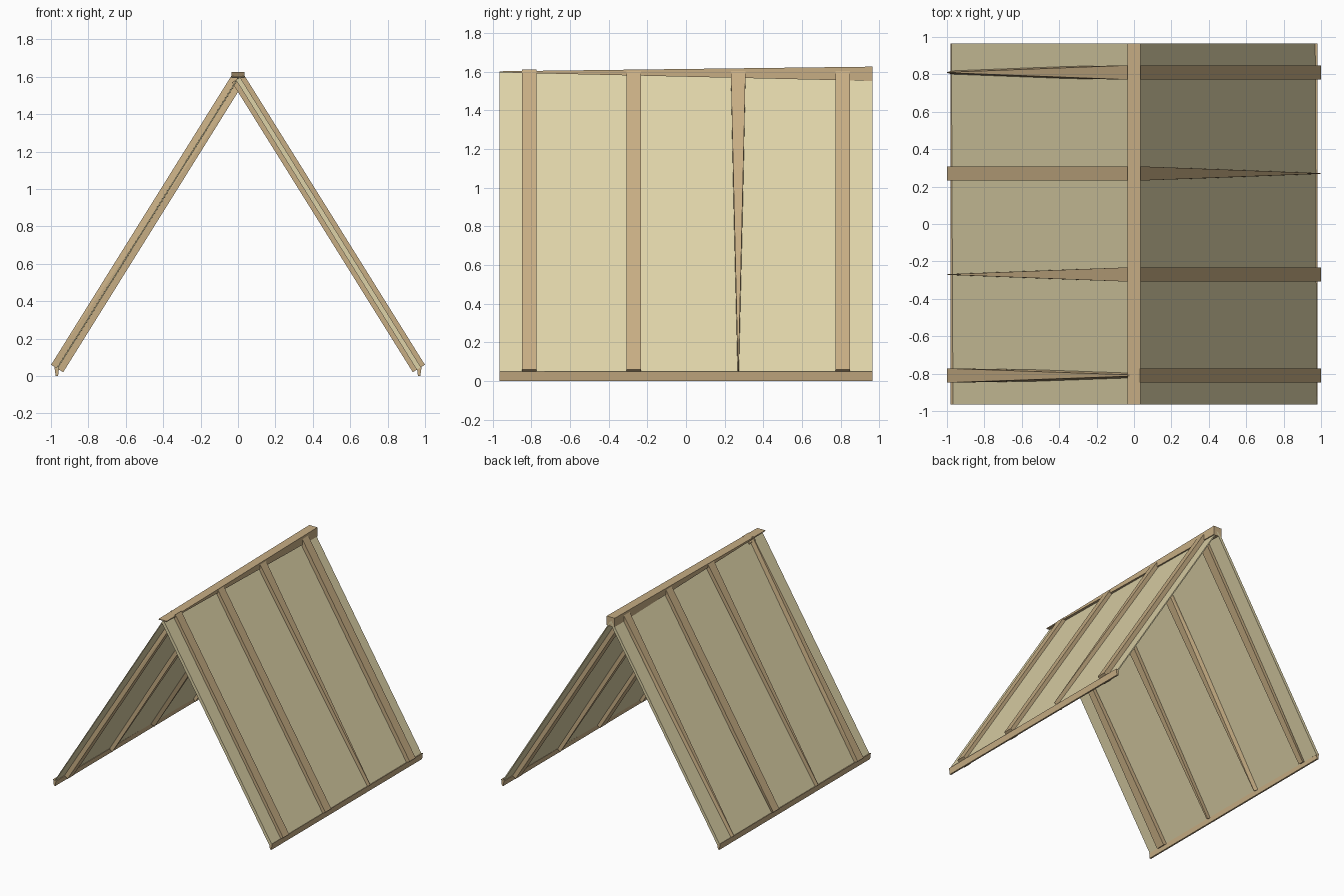
import bpy, bmesh
from mathutils import Vector

if "Cube" in bpy.data.objects:
    bpy.data.objects.remove(bpy.data.objects["Cube"])


def material(name, rgb):
    m = bpy.data.materials.new(name)
    m.diffuse_color = (*rgb, 1)
    m.use_nodes = True
    m.node_tree.nodes["Principled BSDF"].inputs["Base Color"].default_value = m.diffuse_color
    return m


WOOD = material("wood", (0.57, 0.42, 0.23))
BOARD = material("board", (0.73, 0.65, 0.39))


def solid(name, points, mat):
    """Flat-faced convex solid spanning the given corner points."""
    bm = bmesh.new()
    for p in points:
        bm.verts.new(p)
    bmesh.ops.remove_doubles(bm, verts=bm.verts, dist=0.0005)
    res = bmesh.ops.convex_hull(bm, input=bm.verts)
    loose = [v for v in bm.verts if not v.link_faces]
    bmesh.ops.delete(bm, geom=loose, context='VERTS')
    bmesh.ops.dissolve_limit(bm, angle_limit=0.01, verts=bm.verts, edges=bm.edges)
    bmesh.ops.recalc_face_normals(bm, faces=bm.faces)
    me = bpy.data.meshes.new(name)
    bm.to_mesh(me)
    bm.free()
    me.materials.append(mat)
    ob = bpy.data.objects.new(name, me)
    bpy.context.collection.objects.link(ob)
    return ob


FOOT = Vector((0.967, 0, 0.04))
APEX = Vector((0, 0, 1.59))
OUT = Vector((0.849, 0, 0.528))
Y = Vector((0, 1, 0))
LENGTH_Y = 0.965
HALF = 0.038


def place(p, side):
    return Vector((p.x * side, p.y, p.z))


def rafter(name, side, y, widths):
    """widths: outer foot, outer top, inner foot, inner top (1 = full)."""
    ends = [(FOOT, HALF), (APEX, HALF), (FOOT, -HALF), (APEX, -HALF)]
    pts = [place(end + OUT * d + Y * (y + s * HALF * w), side)
           for (end, d), w in zip(ends, widths) for s in (-1, 1)]
    solid(name, pts, WOOD)


def panel(name, side, front, back):
    """Sloping board with a half thickness at its front and back edges."""
    pts = [place(end + OUT * s * h + Y * y, side)
           for end in (FOOT, APEX) for s in (-1, 1)
           for y, h in ((-LENGTH_Y, front), (LENGTH_Y, back))]
    solid(name, pts, BOARD)


# Sloping roof boards
panel("left_panel", -1, 0.003, 0.012)
panel("right_panel", 1, 0.013, 0.004)

# Rafters, several of them tapering to a point
FULL = (1, 1, 1, 1)
POINT = (0.03, 1, 0.15, 1)
rafters = {
    "left": (-1, [(-0.81, (1, 0.1, 1, 0.6)), (-0.27, POINT),
                  (0.27, (1, 1, 0.05, 1)), (0.81, (0.03, 1, 0.6, 1))]),
    "right": (1, [(-0.81, FULL), (-0.27, FULL), (0.27, POINT), (0.81, FULL)]),
}
for label, (side, items) in rafters.items():
    for i, (y, w) in enumerate(items):
        rafter(f"{label}_rafter_{i + 1}", side, y, w)

# Ridge beam, thinning to an edge at the front
solid("ridge_beam",
      [(x, y, z) for x in (-0.036, 0.036)
       for y, z in ((-LENGTH_Y, 1.602), (-LENGTH_Y, 1.596),
                    (LENGTH_Y, 1.552), (LENGTH_Y, 1.626))], WOOD)

# Ground strips under both boards
for label, side in (("left", -1), ("right", 1)):
    profile = [(0.962, 0), (0.975, 0), (0.982, 0.05), (0.957, 0.04)]
    solid(f"{label}_ground_strip",
          [(side * x, y, z) for x, z in profile for y in (-LENGTH_Y, LENGTH_Y)], WOOD)
